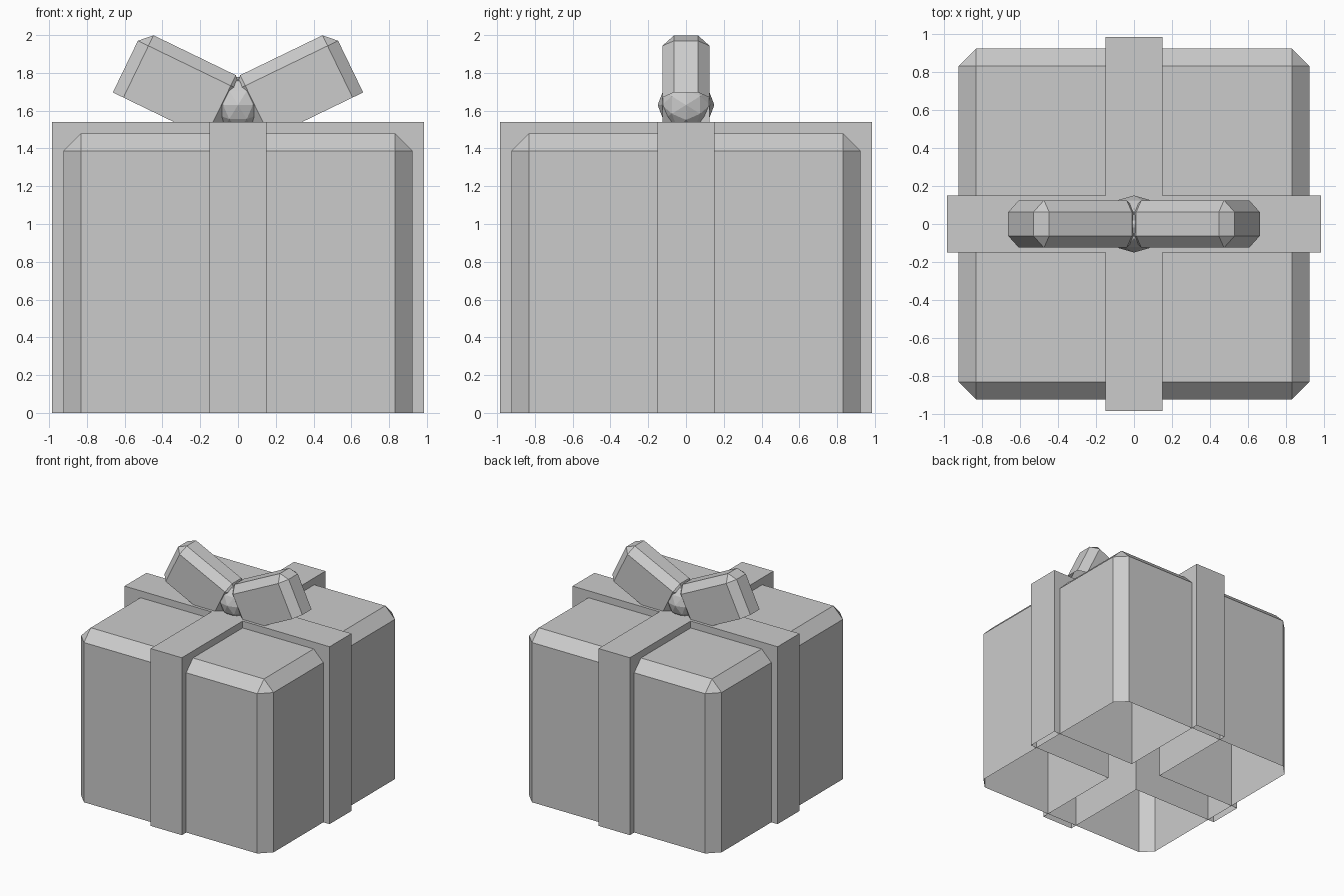
import bpy
import bmesh
import math
from mathutils import Matrix

if "Cube" in bpy.data.objects:
    bpy.data.objects.remove(bpy.data.objects["Cube"], do_unlink=True)

GREY = (0.6, 0.6, 0.6, 1.0)
grey = bpy.data.materials.new("plain grey")
grey.use_nodes = True
grey.diffuse_color = GREY
grey.node_tree.nodes["Principled BSDF"].inputs["Base Color"].default_value = GREY


def finish(name, bm, matrix=Matrix()):
    """Turn a bmesh into a flat shaded grey object."""
    bm.transform(matrix)
    mesh = bpy.data.meshes.new(name)
    bm.to_mesh(mesh)
    bm.free()
    mesh.materials.append(grey)
    obj = bpy.data.objects.new(name, mesh)
    bpy.context.collection.objects.link(obj)
    return obj


def open_box(name, size, bevel, matrix=Matrix()):
    """Chamfered box standing on its own z = 0, open underneath."""
    bm = bmesh.new()
    bmesh.ops.create_cube(bm, size=1)
    bm.transform(Matrix.Diagonal((*size, 1)) @ Matrix.Translation((0, 0, 0.5)))
    bm.normal_update()
    bottom = [f for f in bm.faces if f.normal.z < -0.5]
    bmesh.ops.delete(bm, geom=bottom, context='FACES')
    edges = [e for e in bm.edges if not e.is_boundary]
    bmesh.ops.bevel(bm, geom=edges, offset=bevel, segments=1,
                    profile=0.5, affect='EDGES')
    return finish(name, bm, matrix)


# Gift box
open_box("gift_box", (1.85, 1.85, 1.48), 0.093)

# Ribbon: a raised cross wrapped over the box, open underneath
REACH, HALF, TOP = 0.985, 0.15, 1.54
bm = bmesh.new()
outline = []
for k in range(4):
    turn = Matrix.Rotation(k * math.pi / 2, 3, 'Z')
    for x, y in ((REACH, -HALF), (REACH, HALF), (HALF, HALF)):
        outline.append(bm.verts.new(turn @ Matrix.Translation((x, y, TOP)).to_translation()))
bm.faces.new(outline)
skirt = bmesh.ops.extrude_edge_only(bm, edges=bm.edges[:])
for v in skirt["geom"]:
    if isinstance(v, bmesh.types.BMVert):
        v.co.z = 0
bmesh.ops.recalc_face_normals(bm, faces=bm.faces[:])
bm.normal_update()
if max(bm.faces, key=lambda f: len(f.verts)).normal.z < 0:
    bmesh.ops.reverse_faces(bm, faces=bm.faces[:])
finish("ribbon", bm)

# Bow loops, tilted up to each side
for side, name in ((1, "left_bow_loop"), (-1, "right_bow_loop")):
    place = (Matrix.Translation((side * 0.389, 0, 1.564))
             @ Matrix.Rotation(-side * math.radians(25.85), 4, 'Y'))
    open_box(name, (0.608, 0.25, 0.366), 0.062, place)

# Faceted knot, turned so that it is symmetric from the front and sides
bm = bmesh.new()
bmesh.ops.create_icosphere(bm, subdivisions=2, radius=0.15)
finish("bow_knot", bm, Matrix.Translation((0, 0, 1.63))
       @ Matrix.Rotation(math.pi / 2, 4, 'Z')
       @ Matrix.Rotation(-math.radians(31.72), 4, 'Y'))
